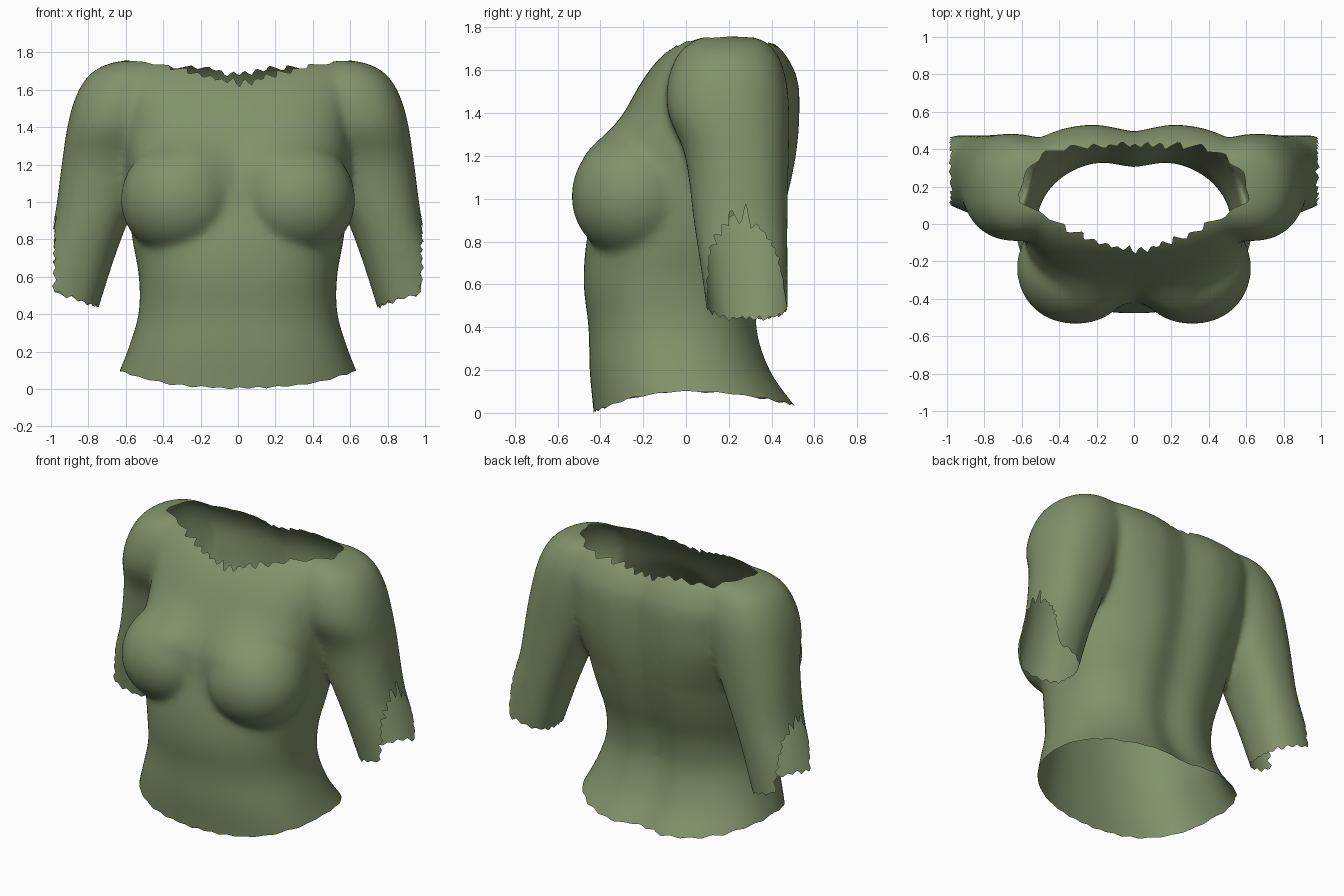
import bpy, bmesh, math, random

if "Cube" in bpy.data.objects:
    bpy.data.objects.remove(bpy.data.objects["Cube"])

random.seed(4)
TAU = 2 * math.pi
NOISE = [random.uniform(.2, 1) for _ in range(97)]


def jag(t):
    """Zigzag noise for torn edges."""
    i = math.floor(t)
    a, b = [NOISE[k % 97] * (1 if k % 2 else -1) for k in (i, i + 1)]
    return a + (b - a) * (t - i)


def spline(rows, steps=5):
    """Catmull-Rom interpolation of cross-section rows."""
    out = []
    for i in range(len(rows) - 1):
        p = [rows[max(0, min(len(rows) - 1, i + k))] for k in (-1, 0, 1, 2)]
        for s in range(steps):
            t = s / steps
            out.append([0.5 * (2 * b + (c - a) * t + (2 * a - 5 * b + 4 * c - d) * t * t
                               + (3 * b - a - 3 * c + d) * t ** 3)
                        for a, b, c, d in zip(*p)])
    return out + [list(rows[-1])]


def loft(bm, rows, torso=False, side=1, n=96):
    """Closed body from rows of (z, centre x, half width, front y, back y)."""
    rings = []
    for z, cx, w, yf, yb in spline(rows):
        upper = max(0, min(1, (z - 1.0) / .3))
        ring = []
        for i in range(n):
            c, s = math.cos(TAU * i / n), math.sin(TAU * i / n)
            power = .86 - (.24 if s > 0 else .18) * upper if torso else .88
            x = cx + w * math.copysign(abs(c) ** power, c)
            y = (yf + yb) / 2 + (yb - yf) / 2 * math.copysign(abs(s) ** power, s)
            if torso and s > 0:      # spine groove
                y -= .045 * math.exp(-(x / .13) ** 2)
            elif torso:              # slope above the bust
                y += .15 * s * math.exp(-((abs(x) - .3) / .22) ** 2 - ((z - 1.17) / .15) ** 2)
            ring.append(bm.verts.new((side * x, y, z)))
        rings.append(ring)
    faces = [bm.faces.new((a[i], a[(i + 1) % n], b[(i + 1) % n], b[i]))
             for a, b in zip(rings, rings[1:]) for i in range(n)]
    faces += [bm.faces.new(rings[0]), bm.faces.new(rings[-1])]
    bmesh.ops.recalc_face_normals(bm, faces=faces)


bm = bmesh.new()

# torso
loft(bm, [(-.12, 0, .69, -.42, .64), (.04, 0, .655, -.435, .52), (.2, 0, .592, -.45, .41),
          (.4, 0, .532, -.455, .35), (.6, 0, .53, -.478, .37), (.8, 0, .565, -.465, .435),
          (1.0, 0, .59, -.42, .49), (1.2, 0, .60, -.365, .525), (1.4, 0, .60, -.285, .538),
          (1.55, 0, .62, -.205, .53), (1.66, 0, .62, -.12, .48), (1.73, 0, .60, -.03, .41),
          (1.765, 0, .55, .08, .3)], torso=True)

for side in (1, -1):
    # sleeve
    loft(bm, [(.3, .98, .19, .11, .47), (.45, .93, .19, .10, .475), (.7, .855, .195, .065, .475),
              (.9, .785, .2, .035, .475), (1.2, .70, .243, -.005, .48), (1.4, .645, .268, -.085, .482),
              (1.55, .605, .268, -.085, .47), (1.67, .575, .23, -.04, .43),
              (1.735, .54, .165, .03, .37), (1.76, .5, .08, .1, .29)], side=side)
    # bust
    for v in bmesh.ops.create_uvsphere(bm, u_segments=48, v_segments=32, radius=1)['verts']:
        x, y, z = v.co
        x = math.copysign(abs(x) ** .93, x)
        v.co = (side * .312 + .315 * x, -.235 + .3 * y, 1.01 + (.31 if z > 0 else .295) * z)

mesh = bpy.data.meshes.new("solid")
bm.to_mesh(mesh)
bm.free()
shirt = bpy.data.objects.new("torn_shirt", mesh)
bpy.context.collection.objects.link(shirt)

# fuse the parts into one soft skin
fuse = shirt.modifiers.new("fuse", 'REMESH')
fuse.mode = 'VOXEL'
fuse.voxel_size = 0.016
soft = shirt.modifiers.new("soften", 'SMOOTH')
soft.factor = 0.5
soft.iterations = 30
deps = bpy.context.evaluated_depsgraph_get()
skin = bpy.data.meshes.new_from_object(shirt.evaluated_get(deps))
shirt.modifiers.clear()


def keep(p):
    """Positive where cloth remains, negative inside an opening."""
    x, y, z = abs(p.x), p.y, p.z
    # cuff, open at the bottom and along the outer side
    if x > .7 and z < 1.06:
        turn = math.atan2(y - .28, p.x - math.copysign(.87, p.x))
        bottom = z - (.44 + .33 * (x - .75)) + .018 * jag(turn * 6)
        around = math.atan2(z - .7, y - .28)
        outer = .982 - x + .014 * jag(around * 7 + (5 if p.x > 0 else 40))
        return min(bottom, outer)
    # hem, low at front and back
    if z < 0.3:
        dip = .095 * (y / .43) ** 2 if y < 0 else .06 * (y / .49) ** 2
        return z - (.1 - dip) + .007 * jag(math.atan2(p.y, p.x) * 9)
    # wide neckline
    if z > 1.5:
        front = .12 - .26 * (1 - min(1, x / .6) ** 1.5)
        back = .15 + .27 * math.sqrt(max(0, 1 - (x / .61) ** 4))
        hole = min(y - front, back - y, .6 - x)
        return .027 * jag(math.atan2(y - .14, p.x) * 9 + 30) - hole
    return 1.0


# clip every face against the torn openings
coords = [v.co.copy() for v in skin.vertices]
value = [keep(c) for c in coords]
cuts, faces = {}, []


def cut(a, b):
    key = (min(a, b), max(a, b))
    if key not in cuts:
        i, j = key
        t = min(.98, max(.02, value[i] / (value[i] - value[j])))
        cuts[key] = len(coords)
        coords.append(coords[i].lerp(coords[j], t))
    return cuts[key]


for poly in skin.polygons:
    vs, out = list(poly.vertices), []
    for a, b in zip(vs, vs[1:] + vs[:1]):
        if value[a] >= 0:
            out.append(a)
        if (value[a] >= 0) != (value[b] >= 0):
            out.append(cut(a, b))
    if len(out) > 2:
        faces.append(out)

# keep only the largest connected piece
root = list(range(len(coords)))


def find(i):
    while root[i] != i:
        root[i] = root[root[i]]
        i = root[i]
    return i


for f in faces:
    for v in f[1:]:
        root[find(v)] = find(f[0])
count = {}
for f in faces:
    count[find(f[0])] = count.get(find(f[0]), 0) + 1
main = max(count, key=count.get)
faces = [f for f in faces if find(f[0]) == main]
used = {v: k for k, v in enumerate(sorted({v for f in faces for v in f}))}

cloth_mesh = bpy.data.meshes.new("torn_shirt")
cloth_mesh.from_pydata([coords[v] for v in used], [], [[used[v] for v in f] for f in faces])
for poly in cloth_mesh.polygons:
    poly.use_smooth = True
shirt.data = cloth_mesh

# cloth colour
cloth = bpy.data.materials.new("olive_cloth")
cloth.diffuse_color = (.22, .285, .145, 1)
cloth.use_nodes = True
cloth.node_tree.nodes["Principled BSDF"].inputs["Base Color"].default_value = cloth.diffuse_color
cloth_mesh.materials.append(cloth)
